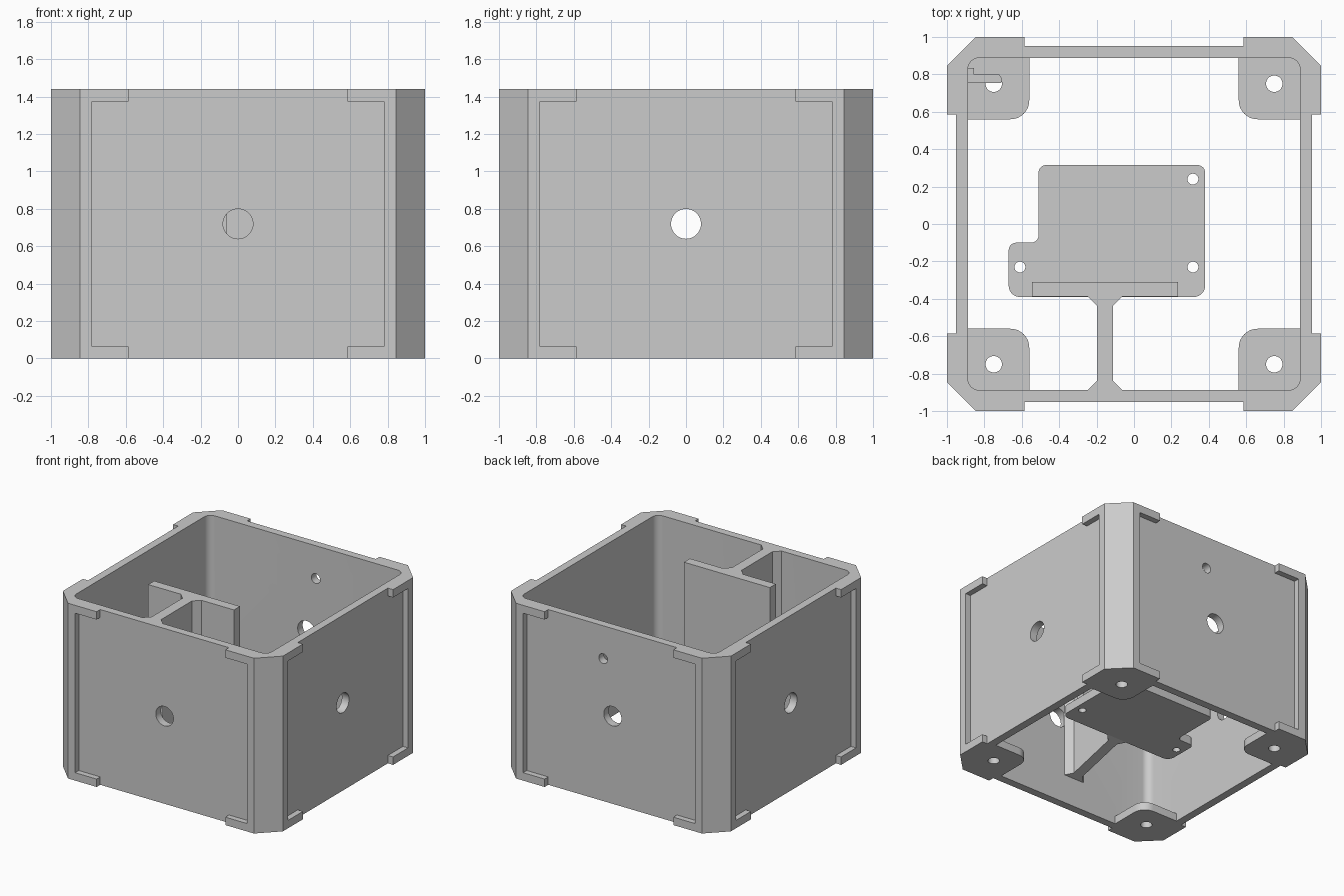
import bpy, bmesh, math
from mathutils import Vector, Matrix

if "Cube" in bpy.data.objects:
    bpy.data.objects.remove(bpy.data.objects["Cube"])

grey = bpy.data.materials.new("light_grey")
grey.use_nodes = True
grey.diffuse_color = (0.6, 0.6, 0.6, 1)
grey.node_tree.nodes["Principled BSDF"].inputs["Base Color"].default_value = (0.6, 0.6, 0.6, 1)

H = 1.44       # overall height
OUT = 0.953    # recessed wall face
INN = 0.888    # inner wall face
FLOOR = 0.065  # thickness of corner tabs


def rounded(points, steps=8):
    """Outline from (x, y, radius) corners."""
    out, n = [], len(points)
    for i, (x, y, r) in enumerate(points):
        p = Vector((x, y))
        if not r:
            out.append(p)
            continue
        u = (Vector(points[i - 1][:2]) - p).normalized()
        v = (Vector(points[(i + 1) % n][:2]) - p).normalized()
        half = u.angle(v) / 2
        c = p + (u + v).normalized() * r / math.sin(half)
        t = r / math.tan(half)
        a, b = (p + u * t - c).normalized(), (p + v * t - c).normalized()
        out += [c + a.slerp(b, k / steps) * r for k in range(steps + 1)]
    return out


def finish(name, bm):
    bmesh.ops.recalc_face_normals(bm, faces=bm.faces)
    me = bpy.data.meshes.new(name)
    bm.to_mesh(me)
    bm.free()
    me.materials.append(grey)
    ob = bpy.data.objects.new(name, me)
    bpy.context.collection.objects.link(ob)
    return ob


def prism(name, outline, z0, z1):
    bm = bmesh.new()
    face = bm.faces.new([bm.verts.new((p[0], p[1], z0)) for p in outline])
    ext = bmesh.ops.extrude_face_region(bm, geom=[face])["geom"]
    verts = [g for g in ext if isinstance(g, bmesh.types.BMVert)]
    bmesh.ops.translate(bm, verts=verts, vec=(0, 0, z1 - z0))
    return finish(name, bm)


def block(name, x0, x1, y0, y1, z0, z1):
    return prism(name, [(x0, y0), (x1, y0), (x1, y1), (x0, y1)], z0, z1)


def rod(name, centre, radius, length, axis="Z"):
    bm = bmesh.new()
    rot = {"X": Matrix.Rotation(math.pi / 2, 4, "Y"),
           "Y": Matrix.Rotation(math.pi / 2, 4, "X"), "Z": Matrix()}[axis]
    bmesh.ops.create_cone(bm, cap_ends=True, segments=40, radius1=radius, radius2=radius,
                          depth=length, matrix=Matrix.Translation(centre) @ rot)
    return finish(name, bm)


def cut(ob, cutters):
    """Subtract cutters and bake the result."""
    for c in cutters:
        c.hide_render = True
        m = ob.modifiers.new("cut", "BOOLEAN")
        m.operation, m.solver, m.object = "DIFFERENCE", "EXACT", c
    dg = bpy.context.evaluated_depsgraph_get()
    dg.update()
    me = bpy.data.meshes.new_from_object(ob.evaluated_get(dg))
    ob.modifiers.clear()
    ob.data = me
    me.materials.clear()
    me.materials.append(grey)
    for c in cutters:
        bpy.data.objects.remove(c)


def smooth(ob):
    bpy.ops.object.select_all(action="DESELECT")
    ob.select_set(True)
    bpy.context.view_layer.objects.active = ob
    bpy.ops.object.shade_smooth_by_angle(angle=math.radians(30))


# Housing: chamfered square block
c = 0.845
housing = prism("housing", [(c, 1), (-c, 1), (-1, c), (-1, -c),
                            (-c, -1), (c, -1), (1, -c), (1, c)], 0, H)
cutters = []

# Main cavity, open at the top
cutters.append(prism("cavity_cutter", rounded(
    [(sx * INN, sy * INN, 0.06) for sx, sy in ((1, 1), (-1, 1), (-1, -1), (1, -1))]),
    FLOOR, H + 0.2))

# Floor opening that leaves a rounded tab in each corner
t = 0.56
cross = [(INN, -t, 0), (INN, t, 0), (t, t, 0.1), (t, INN, 0)]
cross += [(-t, INN, 0), (-t, t, 0.1), (-INN, t, 0)]
cross += [(-INN, -t, 0), (-t, -t, 0.1), (-t, -INN, 0), (t, -INN, 0), (t, -t, 0.1)]
cutters.append(prism("floor_cutter", rounded(cross), -0.1, 0.1))

# Panel recess on each outer side, with lips at the corners
for i in range(4):
    turn = Matrix.Rotation(i * math.pi / 2, 4, "Z")
    for half, z0, z1 in ((0.78, FLOOR, H - FLOOR), (0.585, -0.1, H + 0.1)):
        b = block("recess_cutter", -half, half, -1.1, -OUT, z0, z1)
        b.data.transform(turn)
        cutters.append(b)

# Cable holes in the walls and screw holes in the tabs
for s in (-1, 1):
    cutters.append(rod("hole_cutter", (s * 0.92, 0, H / 2), 0.08, 0.3, "X"))
    cutters.append(rod("hole_cutter", (0, s * 0.92, H / 2), 0.08, 0.3, "Y"))
    for q in (-1, 1):
        cutters.append(rod("screw_cutter", (s * 0.75, q * 0.75, 0), 0.044, 0.3))
cutters.append(rod("small_hole_cutter", (0.085, 0.92, 1.17), 0.04, 0.3, "Y"))
cut(housing, cutters)
smooth(housing)

# Horizontal mounting plate with three screw holes
plate = prism("mounting_plate", rounded(
    [(0.38, -0.39, 0.06), (0.38, 0.315, 0.04), (-0.51, 0.315, 0.04),
     (-0.51, -0.1, 0.04), (-0.67, -0.1, 0.04), (-0.67, -0.39, 0.06)]), 0.37, 0.44)
cut(plate, [rod("plate_hole_cutter", (x, y, 0.4), 0.029, 0.4)
            for x, y in ((0.315, 0.24), (0.315, -0.23), (-0.61, -0.23))])
smooth(plate)

# Upright plate standing on the mounting plate
block("upright_plate", -0.545, 0.235, -0.388, -0.31, 0.42, H)

# Web joining the upright to the front wall, flared at both ends
mid, w, f = -0.155, 0.043, 0.095
y0, y1, g = -0.89, -0.386, 0.052
web = prism("support_web", [
    (mid - f, y0), (mid + f, y0), (mid + w, y0 + g), (mid + w, y1 - g),
    (mid + f, y1), (mid - f, y1), (mid - w, y1 - g), (mid - w, y0 + g)], 0.24, H)
for v in web.data.vertices:
    if v.co.z < 0.5:
        v.co.z += 0.13 * (v.co.y - y0) / (y1 - y0)

# Small clip in the back corner
prism("corner_clip", [(-0.9, 0.755), (-0.71, 0.755), (-0.705, 0.775), (-0.72, 0.8),
                      (-0.855, 0.8), (-0.855, 0.835), (-0.9, 0.835)], FLOOR, 0.28)
